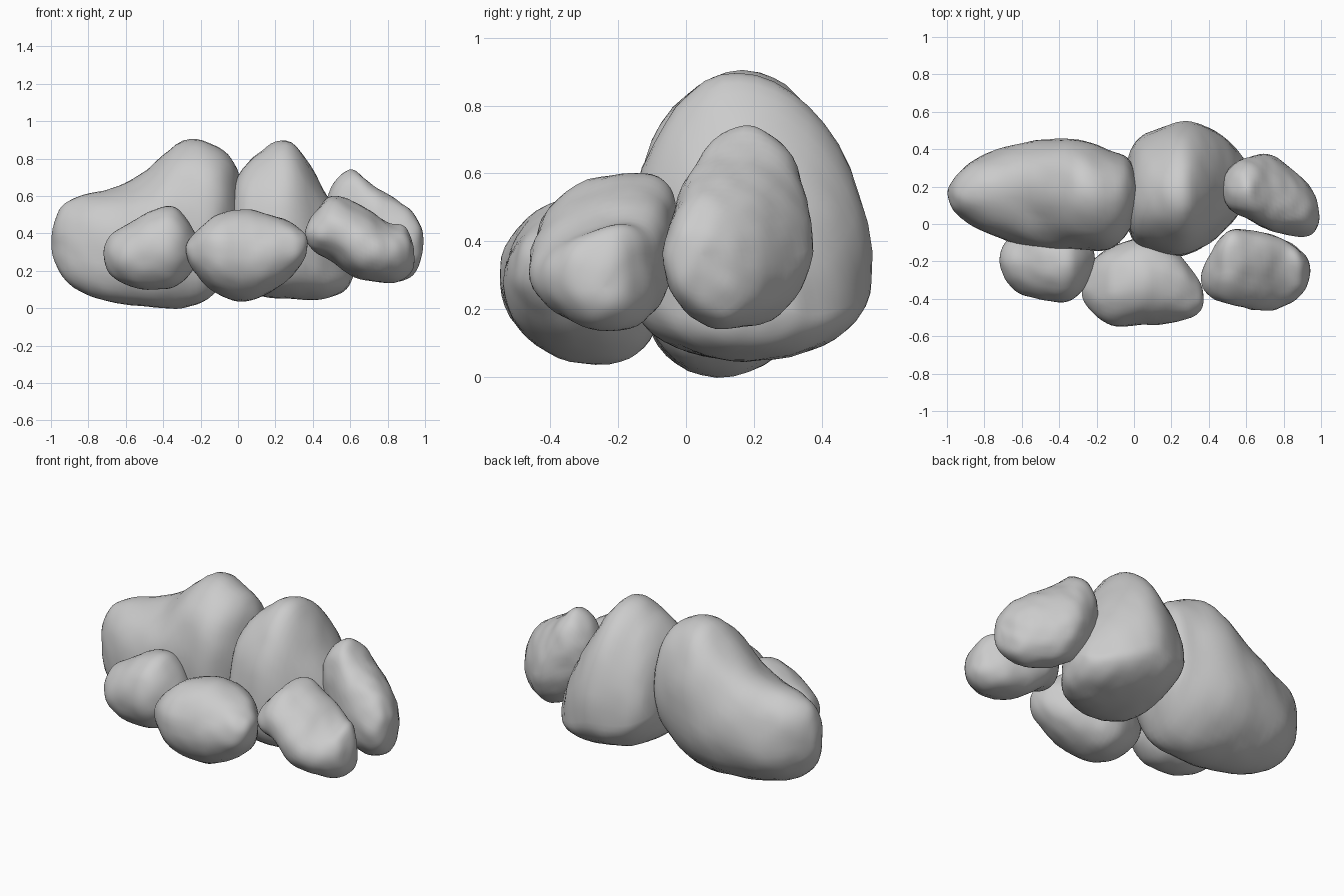
import bpy, bmesh, math
from mathutils import Vector, noise

if "Cube" in bpy.data.objects:
    bpy.data.objects.remove(bpy.data.objects["Cube"])

RINGS, SIDES = 40, 44


def spline(p0, p1, p2, p3, t):
    return 0.5 * (2 * p1 + (p2 - p0) * t + (2 * p0 - 5 * p1 + 4 * p2 - p3) * t * t
                  + (3 * p1 - p0 - 3 * p2 + p3) * t ** 3)


def spow(v, e):
    return math.copysign(abs(v) ** e, v)


def boulder(name, x0, x1, tip0, tip1, rows, waist=0.48, top=0.0, base=0.0,
            square=0.95, rough=0.01, seed=0, dent=None):
    """Loft along x. rows = (y_min, y_max, z_min, z_max), spaced by equal angle
    from tip to tip; tips are (y, z) points. top/base lean the crown and the
    underside in y; dent = (centre, radius, depth)."""
    end = lambda p: (p[0], p[0], p[1], p[1])
    swap = lambda r: (r[1], r[0], r[3], r[2])
    keys = [swap(rows[0]), end(tip0), *rows, end(tip1), swap(rows[-1])]
    n = len(rows) + 1
    bm = bmesh.new()
    loops = []
    for i in range(RINGS + 1):
        f = i / RINGS * n
        k = min(int(f), n - 1)
        ya, yb, za, zb = (spline(*[keys[k + j][c] for j in range(4)], f - k) for c in range(4))
        x = (x0 + x1) / 2 - (x1 - x0) / 2 * math.cos(math.pi * i / RINGS)
        zw = za + waist * (zb - za)
        loop = []
        for j in range(SIDES):
            a = 2 * math.pi * j / SIDES
            c, s = spow(math.cos(a), square), spow(math.sin(a), square)
            lean = (top if s > 0 else base) * s * s
            y = (ya + yb) / 2 + (yb - ya) / 2 * (c + lean)
            z = zw + s * ((zb - zw) if s > 0 else (zw - za))
            loop.append(bm.verts.new((x, y, z)))
        loops.append(loop)
    for a, b in zip(loops, loops[1:]):
        for j in range(SIDES):
            m = (j + 1) % SIDES
            bm.faces.new((a[j], a[m], b[m], b[j]))
    bmesh.ops.remove_doubles(bm, verts=bm.verts, dist=0.0005)
    bmesh.ops.recalc_face_normals(bm, faces=bm.faces)
    bm.normal_update()
    # weathered surface: broad lumps plus fine chipping, and an optional hollow
    off = Vector((seed * 7.3, seed * 3.1, seed * 5.7))
    moves = []
    for v in bm.verts:
        d = rough * (noise.noise(v.co * 5 + off) + 0.45 * noise.noise(v.co * 14 + off))
        if dent:
            d -= dent[2] * math.exp(-((v.co - Vector(dent[0])).length / dent[1]) ** 2)
        moves.append((v, v.normal * d))
    for v, d in moves:
        v.co += d
    me = bpy.data.meshes.new(name)
    bm.to_mesh(me)
    bm.free()
    ob = bpy.data.objects.new(name, me)
    bpy.context.collection.objects.link(ob)
    bpy.context.view_layer.objects.active = ob
    ob.select_set(True)
    bpy.ops.object.shade_smooth_by_angle(angle=math.radians(30))
    ob.select_set(False)
    return ob


# large humped boulder, back left
boulder("large_boulder", -1.0, 0.02, (0.17, 0.35), (0.18, 0.58), [
    (0.06, 0.25, 0.19, 0.53), (-0.02, 0.345, 0.09, 0.60), (-0.09, 0.41, 0.035, 0.645),
    (-0.14, 0.45, 0.010, 0.75), (-0.14, 0.45, 0.003, 0.895), (-0.14, 0.395, 0.07, 0.87),
    (-0.02, 0.335, 0.25, 0.77)], waist=0.48, top=0.08, base=-0.22, seed=1,
    dent=((-0.56, 0.06, 0.66), 0.14, 0.035))

# peaked boulder, back centre
boulder("peaked_boulder", -0.055, 0.62, (0.15, 0.42), (0.26, 0.22), [
    (-0.09, 0.41, 0.19, 0.67), (-0.155, 0.505, 0.07, 0.835), (-0.165, 0.55, 0.045, 0.885),
    (-0.07, 0.49, 0.045, 0.65), (0.08, 0.37, 0.095, 0.41)],
    waist=0.28, top=-0.1, base=-0.1, square=1.0, seed=2)

# rough rock, far right
boulder("right_rock", 0.47, 0.995, (0.2, 0.5), (0.04, 0.36), [
    (0.09, 0.29, 0.33, 0.64), (0.03, 0.355, 0.22, 0.745), (-0.035, 0.365, 0.15, 0.66),
    (-0.06, 0.27, 0.15, 0.565), (-0.04, 0.16, 0.21, 0.47)],
    waist=0.46, top=-0.1, rough=0.014, seed=3)

# small rock, front left
boulder("front_left_rock", -0.72, -0.21, (-0.2, 0.28), (-0.2, 0.32), [
    (-0.3, -0.1, 0.18, 0.385), (-0.375, -0.03, 0.125, 0.445), (-0.405, 0.0, 0.10, 0.525),
    (-0.405, -0.02, 0.115, 0.54), (-0.32, -0.08, 0.2, 0.42)], square=1.0, seed=4)

# rounded rock, front centre
boulder("front_centre_rock", -0.275, 0.37, (-0.36, 0.31), (-0.4, 0.35), [
    (-0.46, -0.22, 0.2, 0.40), (-0.545, -0.12, 0.08, 0.495), (-0.54, -0.075, 0.035, 0.525),
    (-0.525, -0.13, 0.11, 0.49), (-0.49, -0.27, 0.22, 0.43)],
    top=0.05, base=0.18, square=0.9, seed=5)

# tilted rock, front right
boulder("front_right_rock", 0.36, 0.94, (-0.3, 0.4), (-0.25, 0.26), [
    (-0.38, -0.18, 0.31, 0.5), (-0.43, -0.04, 0.245, 0.605), (-0.46, -0.04, 0.155, 0.55),
    (-0.44, -0.08, 0.135, 0.465), (-0.37, -0.16, 0.17, 0.43)],
    top=0.4, base=0.2, rough=0.012, seed=6)
